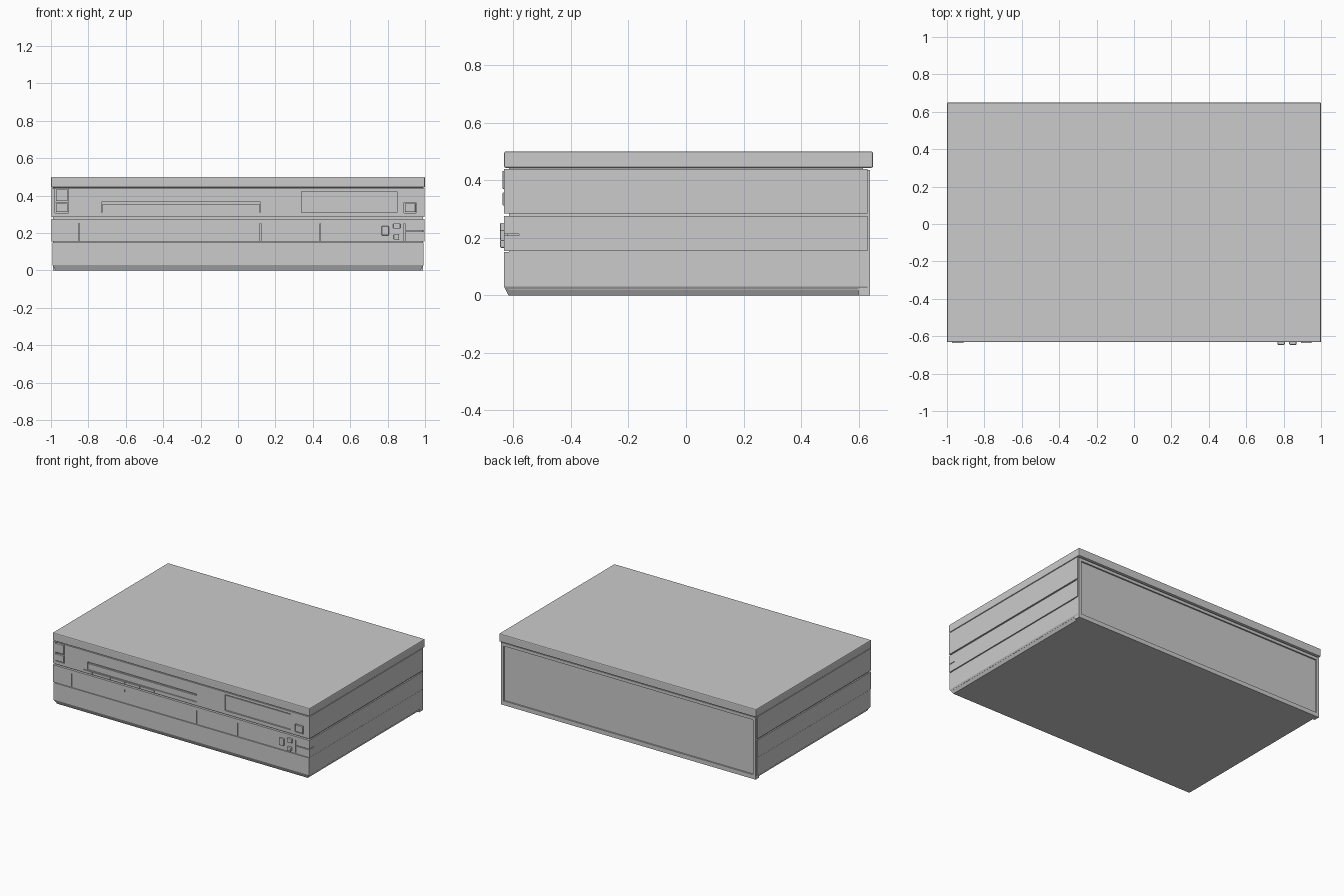
import bpy, bmesh

if "Cube" in bpy.data.objects:
    bpy.data.objects.remove(bpy.data.objects["Cube"])

FRONT = -0.632


def box(name, x, y, z, bevel=0.0):
    bm = bmesh.new()
    vs = [bm.verts.new((a, b, c)) for a in x for b in y for c in z]
    for f in ((0, 1, 3, 2), (4, 6, 7, 5), (0, 4, 5, 1), (2, 3, 7, 6), (0, 2, 6, 4), (1, 5, 7, 3)):
        bm.faces.new([vs[i] for i in f])
    bmesh.ops.recalc_face_normals(bm, faces=bm.faces)
    me = bpy.data.meshes.new(name)
    bm.to_mesh(me)
    bm.free()
    ob = bpy.data.objects.new(name, me)
    bpy.context.collection.objects.link(ob)
    if bevel:
        m = ob.modifiers.new("bevel", 'BEVEL')
        m.width, m.segments = bevel, 2
    return ob


def cut(target, name, x, y, z):
    c = box(name, x, y, z)
    c.hide_render = True
    c.hide_set(True)
    c.display_type = 'WIRE'
    m = target.modifiers.new(name, 'BOOLEAN')
    m.operation, m.solver, m.object = 'DIFFERENCE', 'EXACT', c


def taper(ob, z_max, dx, dy):
    # pull the lowest front and side edges inward to make the sloping skirt
    for v in ob.data.vertices:
        if v.co.z < z_max:
            v.co.x -= dx if v.co.x > 0 else -dx
            if v.co.y < 0:
                v.co.y += dy


# Lid, overhanging slightly at the back
box("lid", (-1, 1), (FRONT, 0.65), (0.443, 0.50), 0.006)

# Inner core seen in the grooves between the body layers
box("core", (-0.988, 0.988), (-0.615, 0.615), (0.02, 0.46))

# Body layers
upper = box("upper_body", (-0.997, 0.997), (FRONT, 0.63), (0.285, 0.44))
middle = box("middle_band", (-0.997, 0.997), (FRONT, 0.63), (0.154, 0.275))
box("lower_body", (-0.993, 0.993), (FRONT, 0.63), (0.03, 0.15))
taper(box("bottom_skirt", (-0.993, 0.993), (FRONT, 0.63), (0.0, 0.03)), 0.01, 0.018, 0.015)

# Back frame with recessed rear panel
back = box("back_frame", (-0.99, 0.99), (0.60, 0.64), (0.0, 0.436))
cut(back, "back_recess", (-0.97, 0.97), (0.63, 0.7), (0.03, 0.415))

# Cassette slot with a set-back door
cut(upper, "slot_opening", (-0.73, 0.12), (-0.7, -0.602), (0.31, 0.366))
box("slot_door", (-0.728, 0.118), (-0.625, -0.60), (0.31, 0.352))

# Display window
cut(upper, "display_opening", (0.34, 0.85), (-0.7, -0.622), (0.31, 0.422))
box("display_window", (0.343, 0.847), (-0.627, -0.61), (0.313, 0.416))

# Buttons on the upper panel, each sitting in a thin gap
for i, (x0, x1, z0, z1) in enumerate([(-0.975, -0.91, 0.368, 0.435),
                                      (-0.975, -0.91, 0.31, 0.36),
                                      (0.89, 0.95, 0.31, 0.36)]):
    cut(upper, f"panel_button_gap_{i}", (x0 - .003, x1 + .003), (-0.7, -0.622), (z0 - .003, z1 + .003))
    box(f"panel_button_{i}", (x0 + .002, x1 - .002), (-0.637, -0.61), (z0 + .002, z1 - .002), 0.002)

# Strip of narrow transport keys below the slot
cut(upper, "key_strip_seam", (-0.76, -0.21), (-0.7, -0.624), (0.303, 0.307))
for i, x in enumerate((-0.69, -0.55, -0.44, -0.32, -0.21)):
    cut(upper, f"key_seam_{i}", (x - .002, x + .002), (-0.7, -0.624), (0.287, 0.304))

# Seams between the flaps on the middle band
for i, x in enumerate((-0.85, 0.12, 0.44)):
    cut(middle, f"flap_seam_{i}", (x - .002, x + .002), (-0.7, -0.622), (0.158, 0.25))
cut(middle, "key_mark", (-0.442, -0.438), (-0.7, -0.626), (0.23, 0.25))

# Corner key split, wrapping around the right side
cut(middle, "corner_seam_upright", (0.888, 0.892), (-0.7, -0.622), (0.158, 0.25))
cut(middle, "corner_seam_level", (0.89, 1.1), (-0.7, -0.622), (0.208, 0.213))
cut(middle, "corner_seam_side", (0.989, 1.1), (-0.7, -0.58), (0.208, 0.213))

# Protruding control buttons on the middle band
for i, (x0, x1, z0, z1) in enumerate([(0.768, 0.806, 0.187, 0.237),
                                      (0.83, 0.868, 0.223, 0.252),
                                      (0.832, 0.862, 0.165, 0.192)]):
    b = box(f"control_button_{i}", (x0, x1), (-0.646, -0.62), (z0, z1), 0.004)
